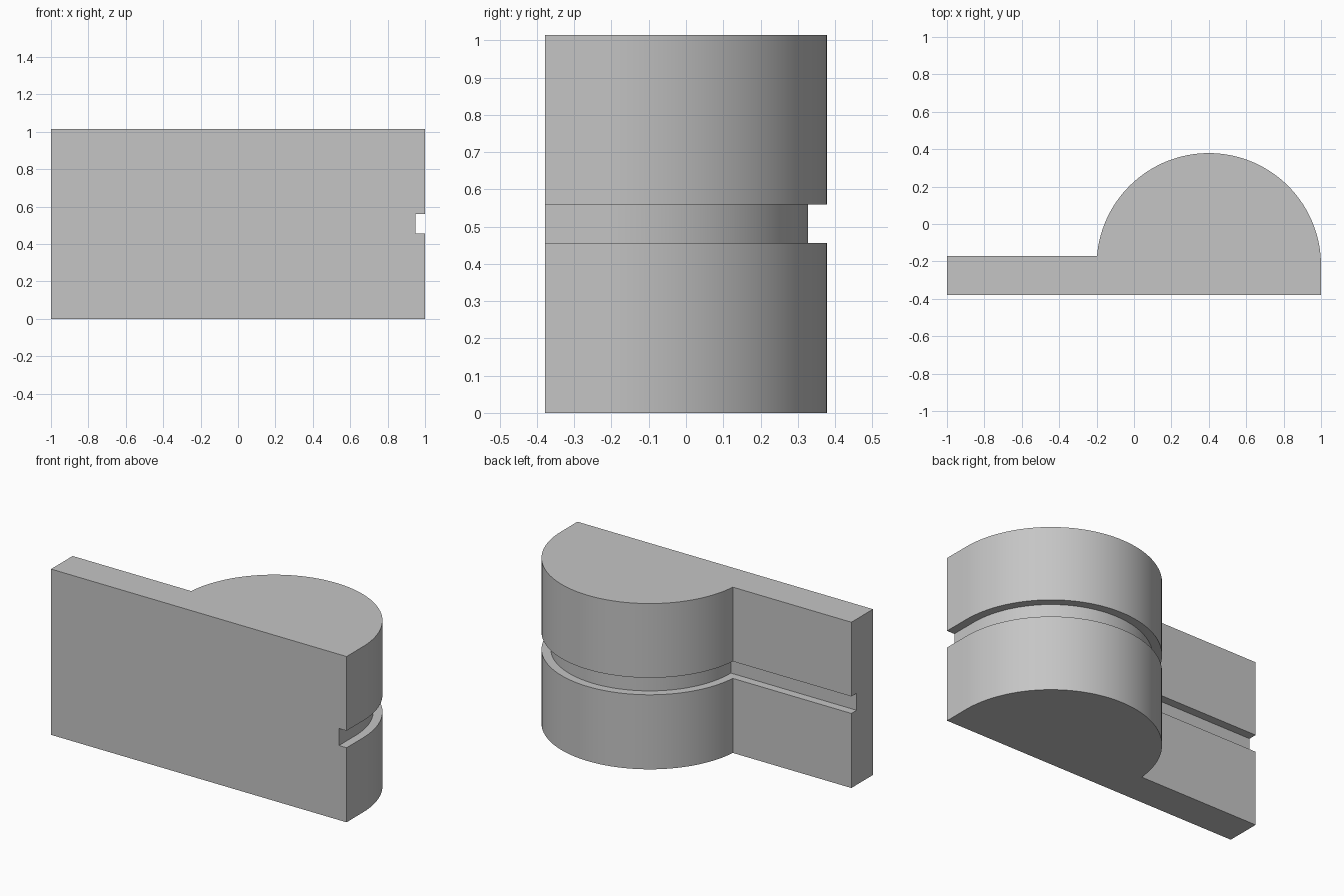
import bpy, bmesh, math

cube = bpy.data.objects.get("Cube")
if cube:
    bpy.data.objects.remove(cube, do_unlink=True)

FRONT, CENTRE_X, CENTRE_Y = -0.379, 0.4, -0.221
RADIUS, GROOVE, STEPS = 0.6, 0.051, 64
HEIGHT, LOW, HIGH = 1.014, 0.456, 0.56

grey = bpy.data.materials.new("plain grey")
grey.use_nodes = True
colour = (0.56, 0.56, 0.56, 1)
grey.diffuse_color = colour
grey.node_tree.nodes["Principled BSDF"].inputs["Base Color"].default_value = colour


def outline(inset):
    """Open path from the front left corner, round the drum, to the plate end."""
    r, rise = RADIUS - inset, GROOVE - inset
    end = math.pi - math.asin(rise / r)
    path = [(CENTRE_X + r, FRONT)]
    for i in range(STEPS + 1):
        a = end * i / STEPS
        path.append((CENTRE_X + r * math.cos(a), CENTRE_Y + r * math.sin(a)))
    return path + [(-1, CENTRE_Y + rise)]


bm = bmesh.new()

# Stacked outlines, stepping in and out again at the groove
levels = [(0, 0), (0, LOW), (GROOVE, LOW), (GROOVE, HIGH), (0, HIGH), (0, HEIGHT)]
rings = [[bm.verts.new((x, y, z)) for x, y in outline(inset)] for inset, z in levels]
for lower, upper in zip(rings, rings[1:]):
    for i in range(len(lower) - 1):
        bm.faces.new((lower[i], lower[i + 1], upper[i + 1], upper[i]))

# Flat caps: bottom, top, front and the end of the plate
base = bm.verts.new((-1, FRONT, 0))
peak = bm.verts.new((-1, FRONT, HEIGHT))
bm.faces.new([base] + rings[0])
bm.faces.new([peak] + rings[-1])
bm.faces.new([base] + [ring[0] for ring in rings] + [peak])
bm.faces.new([base] + [ring[-1] for ring in rings] + [peak])
bmesh.ops.recalc_face_normals(bm, faces=bm.faces)

mesh = bpy.data.meshes.new("grooved_block")
bm.to_mesh(mesh)
bm.free()
mesh.materials.append(grey)
block = bpy.data.objects.new("grooved_block", mesh)
bpy.context.collection.objects.link(block)

# Smooth drum with crisp edges
bpy.ops.object.select_all(action="DESELECT")
block.select_set(True)
bpy.context.view_layer.objects.active = block
bpy.ops.object.shade_smooth_by_angle(angle=math.radians(30))
